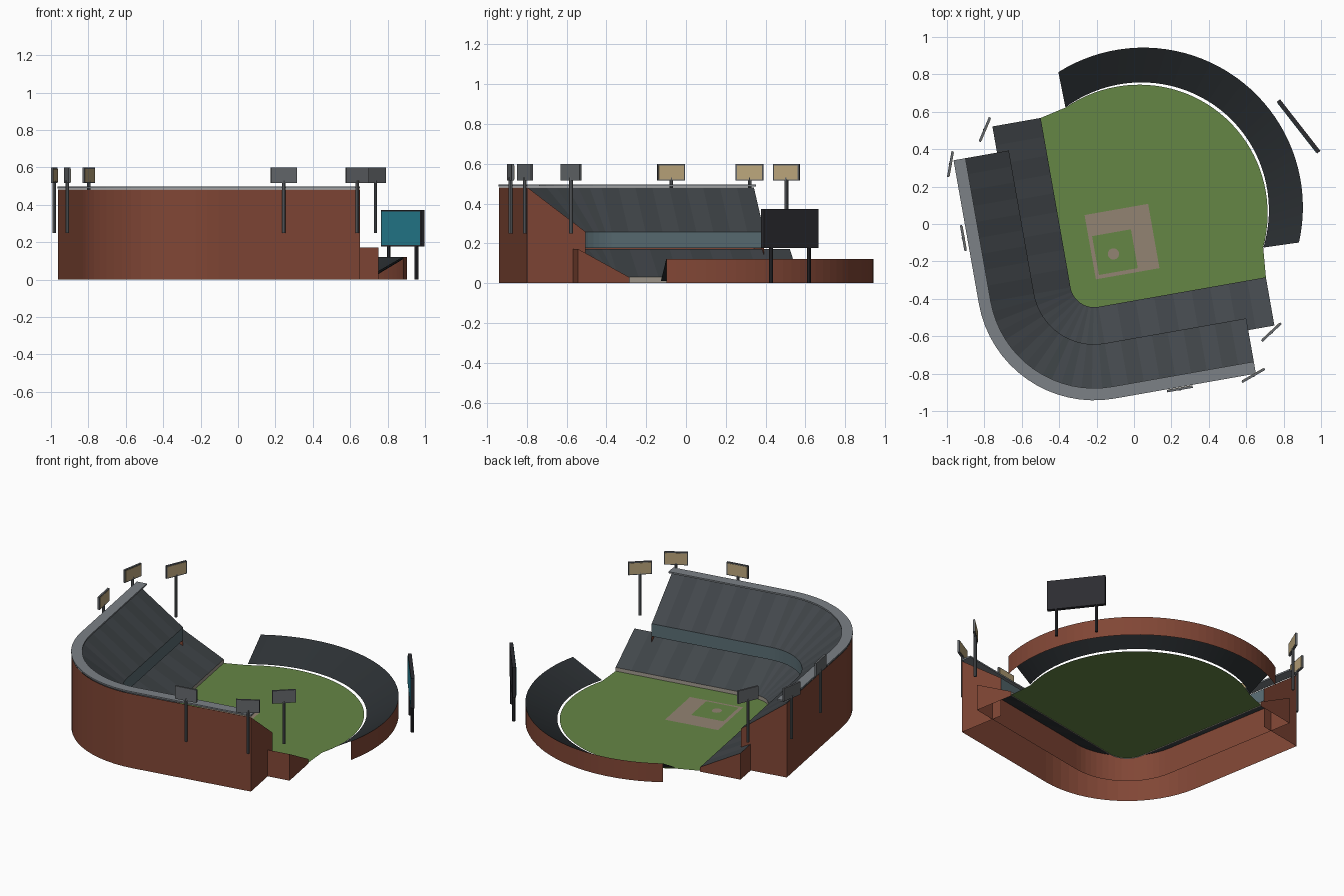
import bpy, bmesh, math
from mathutils import Matrix, Vector

if "Cube" in bpy.data.objects:
    bpy.data.objects.remove(bpy.data.objects["Cube"])

TILT = math.radians(10)          # whole ground is turned 10 degrees
CU, CV = -0.265, -0.275          # corner arc centre in the turned frame


def mat(name, r, g, b):
    m = bpy.data.materials.new(name)
    m.diffuse_color = (r, g, b, 1)
    m.use_nodes = True
    m.node_tree.nodes["Principled BSDF"].inputs["Base Color"].default_value = m.diffuse_color
    return m


BRICK = mat("brick", .22, .062, .036)
SEAT_A = mat("seat_dark", .048, .056, .062)
SEAT_B = mat("seat_mid", .055, .063, .071)
SEAT_C = mat("outfield_seat", .025, .030, .034)
CONC = mat("concrete", .20, .22, .24)
FACADE = mat("facade", .10, .15, .17)
TRIM = mat("low_wall", .36, .32, .27)
GRASS = mat("grass", .13, .24, .06)
DIRT = mat("dirt", .29, .23, .17)
STEEL = mat("steel", .13, .14, .15)
LAMP = mat("lamp", .50, .38, .20)
BLACK = mat("board", .025, .025, .03)
SCREEN = mat("screen", .02, .22, .30)


def turn(u, v, z=0.0):
    c, s = math.cos(TILT), math.sin(TILT)
    return (u * c - v * s, u * s + v * c, z)


def mesh(name, verts, faces, mats, idx=None):
    me = bpy.data.meshes.new(name)
    me.from_pydata(verts, [], faces)
    for m in mats:
        me.materials.append(m)
    if idx:
        me.polygons.foreach_set("material_index", idx)
    ob = bpy.data.objects.new(name, me)
    bpy.context.collection.objects.link(ob)
    return ob


def stations(end, n=9, arc=16):
    """L-shaped path: base point and outward direction, turned frame."""
    st = [(CU, end + (CV - end) * i / n, -1, 0) for i in range(n)]
    for i in range(arc + 1):
        a = math.pi + math.pi / 2 * i / arc
        st.append((CU, CV, math.cos(a), math.sin(a)))
    st += [(CU + (end - CU) * i / n, CV, 0, -1) for i in range(1, n + 1)]
    return st


def grid(name, rows, mats, pick, closed=False):
    k = len(rows[0])
    verts = [p for row in rows for p in row]
    faces, idx = [], []
    for i in range(len(rows) - 1):
        for j in range(k if closed else k - 1):
            a, b = i * k + j, i * k + (j + 1) % k
            faces.append((a, a + k, b + k, b))
            idx.append(pick(i, j))
    if closed:
        faces += [tuple(range(k)), tuple(range(len(verts) - 1, len(verts) - k - 1, -1))]
        idx += [0, 0]
    return mesh(name, verts, faces, mats, idx)


def sweep(name, end, prof, mats, pick, closed=False):
    rows = [[turn(u + r * nu, v + r * nv, z) for r, z in prof]
            for u, v, nu, nv in stations(end)]
    return grid(name, rows, mats, pick, closed)


def end_caps(name, end, prof):
    for side, (u, v, nu, nv) in zip(("left", "right"), (stations(end)[0], stations(end)[-1])):
        pts = [turn(u + r * nu, v + r * nv, z) for r, z in prof]
        f = tuple(range(len(pts)))
        mesh(name + "_" + side, pts, [f if side == "left" else f[::-1]], [BRICK])


# Two seating tiers: outer wall up, seats down, front wall down
tier_mats = [BRICK, SEAT_A, SEAT_B, FACADE, TRIM]
low = [(.39, 0), (.39, .172), (.128, .03), (.128, 0)]
sweep("lower_tier", .645, low, tier_mats, lambda i, j: (0, 1 + i % 2, 4)[j])
end_caps("lower_tier_end", .645, low)
up = [(.624, 0), (.624, .482), (.326, .258), (.326, .176)]
sweep("upper_tier", .503, up, tier_mats, lambda i, j: (0, 1 + i % 2, 3)[j])
end_caps("upper_tier_end", .503, up[:3] + [(.326, 0)])

# Thin canopy along the top of the upper tier
sweep("canopy", .503, [(.626, .487), (.626, .497), (.561, .497), (.561, .487)],
      [CONC], lambda i, j: 0, closed=True)

# Curved outfield stand, open underneath and at its ends
OX, OY = .05, .09


def polar(r, half, t, z):
    a = math.radians(54.7 + half * t)
    return (OX + r * math.cos(a), OY + r * math.sin(a), z)


N = 40
ts = [-1 + 2 * i / N for i in range(N + 1)]
rows = [[polar(.853, 67.5, t, 0), polar(.853, 67.5, t, .122),
         polar(.664 + .013 * t * t, 73.3, t, .012)] for t in ts]
grid("outfield_stand", rows, [BRICK, SEAT_C], lambda i, j: j)

# Grass field: outfield arc, foul corners, rounded home corner
pts = [polar(.648 + .028 * t * t, 73.3, t, .006) for t in ts]
pts += [turn(u + .128 * nu, v + .128 * nv, .006) for u, v, nu, nv in stations(.645)]
mesh("field", pts, [tuple(range(len(pts)))], [GRASS])


# Infield dirt, inner grass and mound
def square(name, u0, u1, v0, v1, z, m):
    mesh(name, [turn(u0, v0, z), turn(u1, v0, z), turn(u1, v1, z), turn(u0, v1, z)],
         [(0, 1, 2, 3)], [m])


square("infield_dirt", -.252, .093, -.256, .093, .009, DIRT)
square("infield_grass", -.232, -.021, -.236, -.025, .012, GRASS)
ring = [(-.11 + .03 * math.cos(a * math.pi / 12), -.16 + .03 * math.sin(a * math.pi / 12), .015)
        for a in range(24)]
mesh("mound", ring, [tuple(range(24))], [DIRT])


def box(name, c, size, ang, m):
    bm = bmesh.new()
    bmesh.ops.create_cube(bm, size=1, matrix=Matrix.Translation(c)
                          @ Matrix.Rotation(math.radians(ang), 4, 'Z')
                          @ Matrix.Diagonal((*size, 1)))
    me = bpy.data.meshes.new(name)
    bm.to_mesh(me)
    bm.free()
    me.materials.append(m)
    bpy.context.collection.objects.link(bpy.data.objects.new(name, me))


def pole(name, x, y, z0, z1, r, m):
    bm = bmesh.new()
    bmesh.ops.create_cone(bm, cap_ends=True, segments=8, radius1=r, radius2=r, depth=z1 - z0,
                          matrix=Matrix.Translation((x, y, (z0 + z1) / 2)))
    me = bpy.data.meshes.new(name)
    bm.to_mesh(me)
    bm.free()
    me.materials.append(m)
    bpy.context.collection.objects.link(bpy.data.objects.new(name, me))


def board(name, x, y, z, w, h, d, ang, frame, face, border):
    """Framed panel whose bright face looks to the field."""
    box(name + "_frame", (x, y, z), (w, d, h), ang, frame)
    n = Vector((-math.sin(math.radians(ang)), math.cos(math.radians(ang)), 0))
    if n.dot(Vector((-x, -y, 0))) < 0:
        n = -n
    p = Vector((x, y, z)) + n * (d / 2 + .0005)
    box(name + "_face", p, (w - border, .003, h - border), ang, face)


# Floodlights
for i, (x, y, ang) in enumerate([(-.798, .505, 67), (-.982, .32, 80), (-.913, -.075, 100),
                                 (.245, -.882, 10), (.638, -.81, 30), (.735, -.578, 43)]):
    pole(f"light_pole_{i}", x, y, .25, .53, .009, STEEL)
    board(f"light_{i}", x, y, .557, .14, .083, .012, ang, STEEL, LAMP, .012)

# Scoreboard on two legs
board("scoreboard", .88, .522, .275, .35, .195, .022, -52, BLACK, SCREEN, .016)
for i, (x, y) in enumerate([(.806, .617), (.954, .427)]):
    pole(f"scoreboard_leg_{i}", x, y, 0, .2, .01, BLACK)
